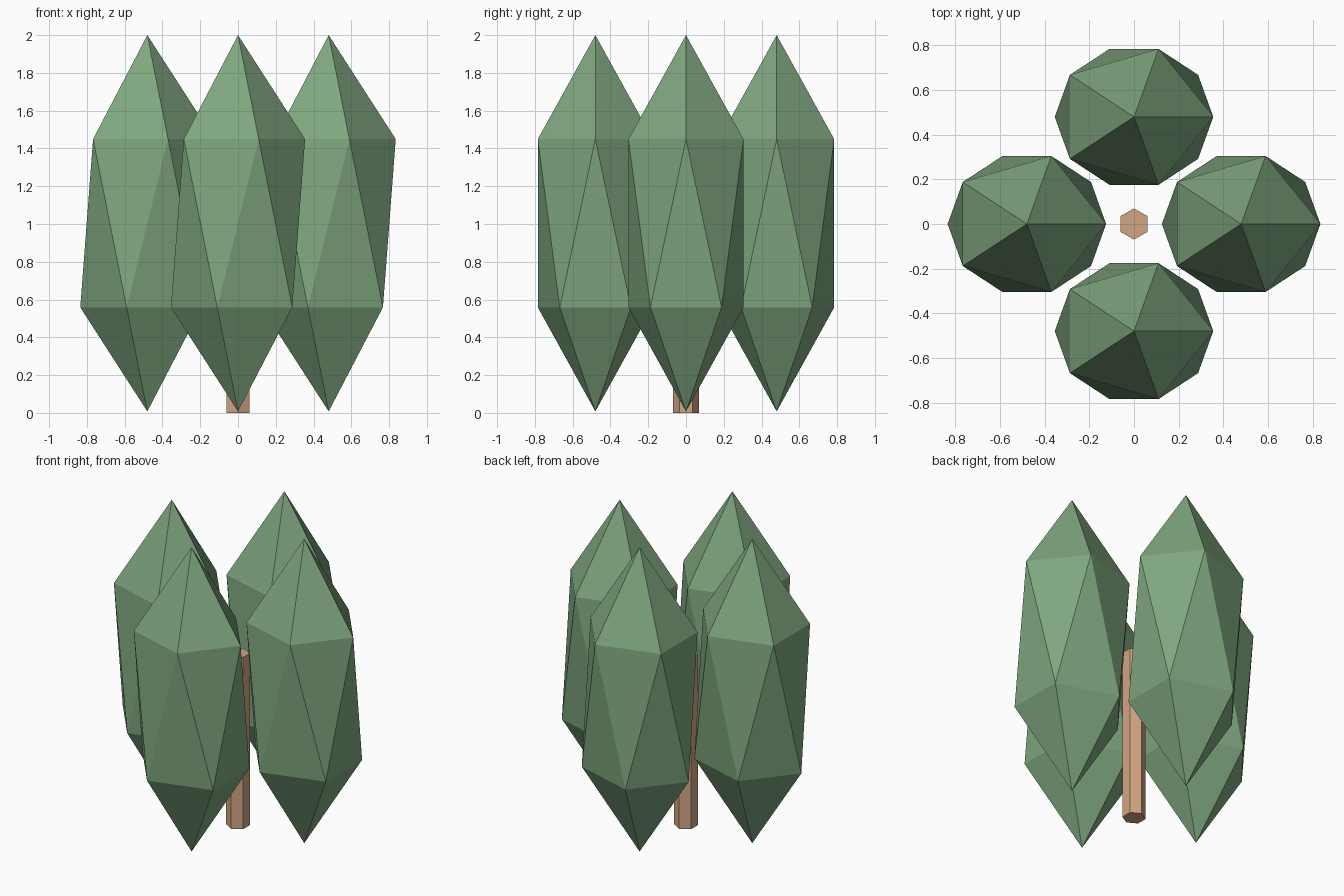
import bpy, math

if "Cube" in bpy.data.objects:
    bpy.data.objects.remove(bpy.data.objects["Cube"])


def material(name, rgb):
    m = bpy.data.materials.new(name)
    m.diffuse_color = (*rgb, 1.0)
    m.use_nodes = True
    m.node_tree.nodes["Principled BSDF"].inputs["Base Color"].default_value = m.diffuse_color
    return m


leaf_green = material("leaf_green", (0.212, 0.381, 0.212))
bark_brown = material("bark_brown", (0.645, 0.376, 0.223))

# Hexagonal trunk, points facing front and back
TRUNK_HEIGHT = 1.125
bpy.ops.mesh.primitive_cylinder_add(vertices=6, radius=0.07, depth=TRUNK_HEIGHT,
                                    location=(0, 0, TRUNK_HEIGHT / 2))
trunk = bpy.context.object
trunk.name = "trunk"
trunk.data.materials.append(bark_brown)

# Four tall faceted leaf clusters around the trunk
OFFSET = 0.48
for name, dx, dy in (("right", 1, 0), ("back", 0, 1), ("left", -1, 0), ("front", 0, -1)):
    bpy.ops.mesh.primitive_ico_sphere_add(subdivisions=1, radius=1,
                                          location=(dx * OFFSET, dy * OFFSET, 1.004))
    foliage = bpy.context.object
    foliage.name = "foliage_" + name
    foliage.scale = (0.397, 0.358, 0.996)
    foliage.data.materials.append(leaf_green)
